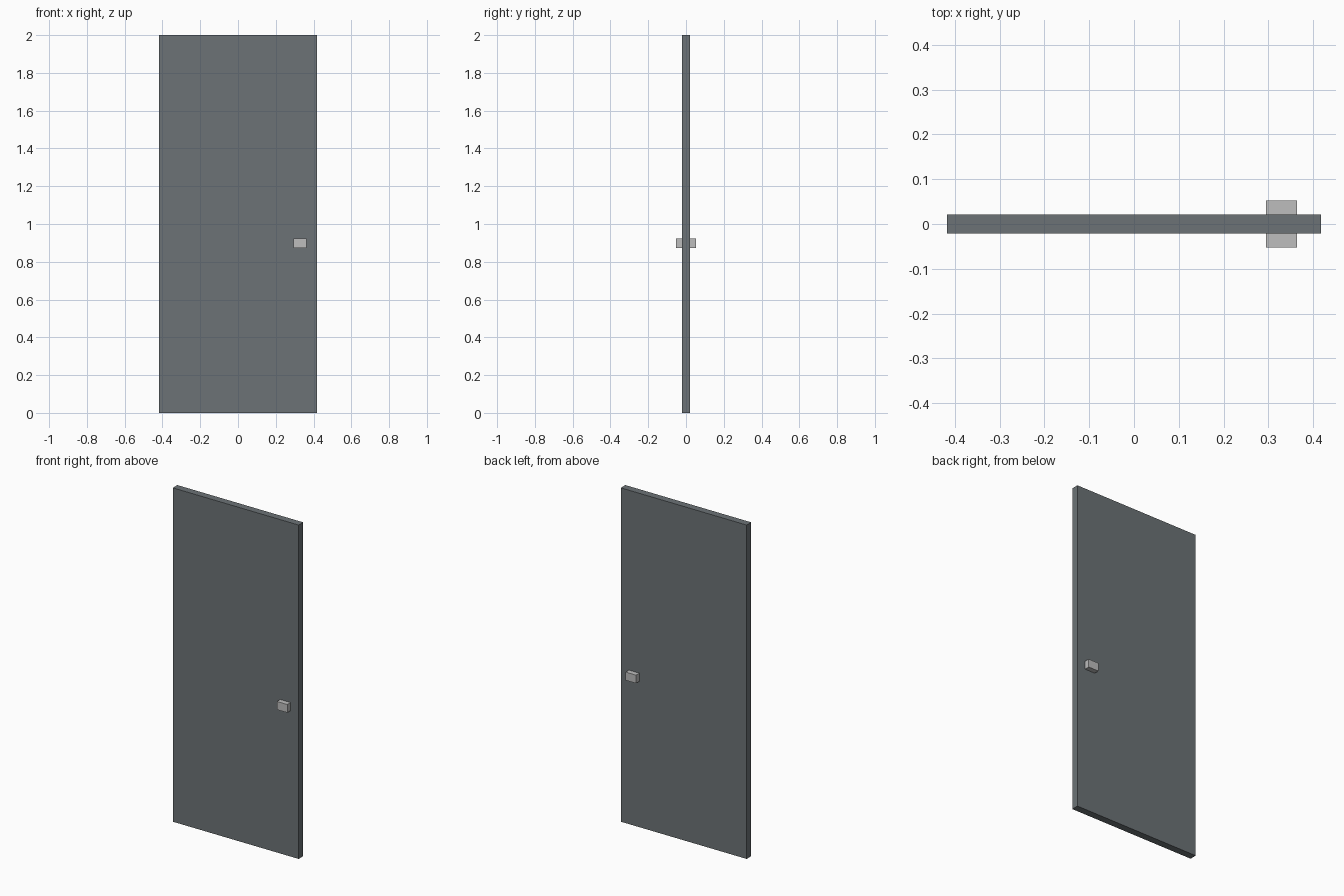
import bpy

if "Cube" in bpy.data.objects:
    bpy.data.objects.remove(bpy.data.objects["Cube"])


def material(name, rgb):
    m = bpy.data.materials.new(name)
    m.diffuse_color = (*rgb, 1.0)
    m.use_nodes = True
    m.node_tree.nodes["Principled BSDF"].inputs["Base Color"].default_value = m.diffuse_color
    return m


def box(name, size, centre, mat):
    bpy.ops.mesh.primitive_cube_add(size=1, location=centre)
    ob = bpy.context.object
    ob.name = name
    ob.scale = size
    bpy.ops.object.transform_apply(location=False, rotation=False, scale=True)
    ob.data.materials.append(mat)
    return ob


slate = material("slate_grey", (0.150, 0.171, 0.181))
silver = material("light_grey", (0.51, 0.51, 0.51))

WIDTH, THICK, HEIGHT = 0.834, 0.043, 2.0
HANDLE_DEPTH = 0.031

# Door panel
box("door_panel", (WIDTH, THICK, HEIGHT), (0, 0, HEIGHT / 2), slate)

# Block handles on the front and back faces
for side, name in ((-1, "front_handle"), (1, "back_handle")):
    y = side * (THICK + HANDLE_DEPTH) / 2
    box(name, (0.069, HANDLE_DEPTH, 0.049), (0.329, y, 0.898), silver)
